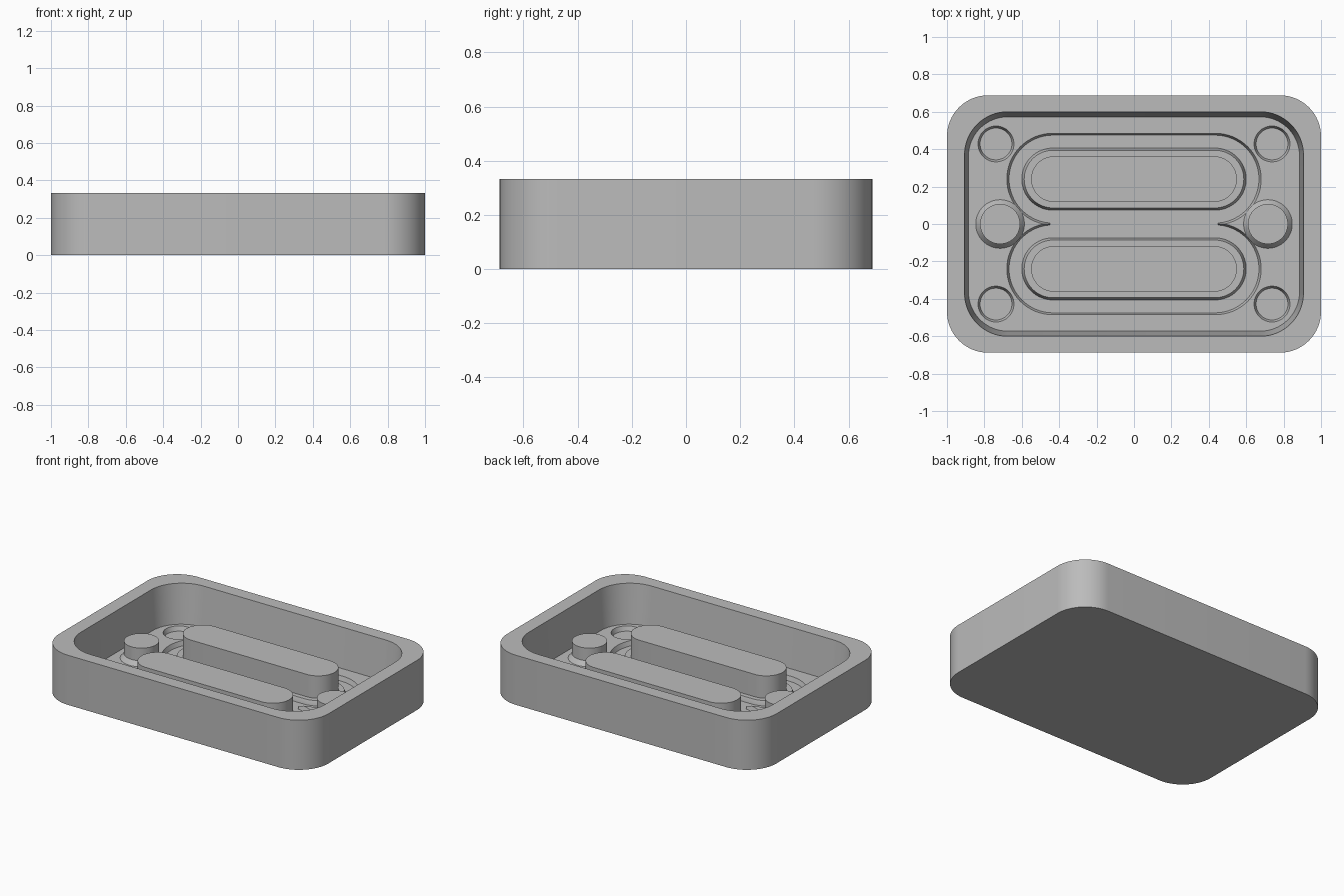
import bpy, bmesh, math

cube = bpy.data.objects.get("Cube")
if cube:
    bpy.data.objects.remove(cube, do_unlink=True)

grey = bpy.data.materials.new("plain grey")
grey.use_nodes = True
colour = (0.5, 0.5, 0.5, 1)
grey.diffuse_color = colour
grey.node_tree.nodes["Principled BSDF"].inputs["Base Color"].default_value = colour


def outline(hx, hy, r, steps=16):
    """Rounded rectangle with half sizes hx, hy and corner radius r."""
    points = []
    for corner, (sx, sy) in enumerate([(1, 1), (-1, 1), (-1, -1), (1, -1)]):
        for i in range(steps + 1):
            a = math.pi / 2 * (corner + i / steps)
            points.append((sx * (hx - r) + r * math.cos(a),
                           sy * (hy - r) + r * math.sin(a)))
    return points


def loft(name, layers, x=0, y=0):
    """Solid through layers of (half x, half y, radius, z), lowest first."""
    bm = bmesh.new()
    rings = [[bm.verts.new((x + px, y + py, z)) for px, py in outline(hx, hy, r)]
             for hx, hy, r, z in layers]
    bm.faces.new(rings[0][::-1])
    bm.faces.new(rings[-1])
    n = len(rings[0])
    for low, high in zip(rings, rings[1:]):
        for i in range(n):
            j = (i + 1) % n
            bm.faces.new((low[i], low[j], high[j], high[i]))
    bmesh.ops.remove_doubles(bm, verts=bm.verts, dist=1e-5)
    bmesh.ops.recalc_face_normals(bm, faces=bm.faces)
    mesh = bpy.data.meshes.new(name)
    bm.to_mesh(mesh)
    bm.free()
    mesh.materials.append(grey)
    ob = bpy.data.objects.new(name, mesh)
    bpy.context.collection.objects.link(ob)
    return ob


def disc(r, z):
    return (r, r, r, z)


TOP, FLOOR, GROOVE = 0.333, 0.07, 0.04
ABOVE = FLOOR + 0.01

# Outer tray block
tray = loft("tray", [(1, 0.688, 0.22, 0), (1, 0.688, 0.22, TOP)])
parts, cutters = [tray], []

# Main cavity with slightly drafted walls
cutters.append(loft("cavity_cutter", [(0.885, 0.573, 0.21, FLOOR),
                                      (0.906, 0.6, 0.23, TOP),
                                      (0.906, 0.6, 0.23, TOP + 0.05)]))

# Joined grooves around the two bars
for side in (-1, 1):
    cutters.append(loft("groove_cutter", [(0.668, 0.235, 0.235, GROOVE),
                                          (0.68, 0.245, 0.245, FLOOR),
                                          (0.68, 0.245, 0.245, ABOVE)], 0, side * 0.24))
cutters.append(loft("middle_cutter", [(0.45, 0.05, 0.001, GROOVE),
                                      (0.45, 0.05, 0.001, ABOVE)]))

# Shallow corner pockets
for sx in (-1, 1):
    for sy in (-1, 1):
        cutters.append(loft("pocket_cutter", [disc(0.085, GROOVE), disc(0.096, FLOOR),
                                              disc(0.096, ABOVE)], sx * 0.738, sy * 0.428))

for cutter in cutters:
    mod = tray.modifiers.new("cut", 'BOOLEAN')
    mod.operation = 'DIFFERENCE'
    mod.solver = 'EXACT'
    mod.object = cutter
bpy.context.view_layer.update()
cut_mesh = bpy.data.meshes.new_from_object(
    tray.evaluated_get(bpy.context.evaluated_depsgraph_get()))
tray.modifiers.clear()
tray.data = cut_mesh
for cutter in cutters:
    bpy.data.objects.remove(cutter, do_unlink=True)

# Long bars, each on a low drafted plinth
for side, label in ((-1, "front"), (1, "back")):
    y = side * 0.24
    parts.append(loft(label + "_plinth", [(0.6, 0.166, 0.166, GROOVE - 0.01),
                                          (0.6, 0.166, 0.166, GROOVE),
                                          (0.587, 0.154, 0.154, FLOOR)], 0, y))
    parts.append(loft(label + "_bar", [(0.55, 0.122, 0.122, FLOOR - 0.01),
                                       (0.55, 0.122, 0.122, 0.22)], 0, y))

# Round posts with flared feet
for side, label in ((-1, "right"), (1, "left")):
    parts.append(loft(label + "_post", [disc(0.13, GROOVE - 0.01), disc(0.13, FLOOR),
                                        disc(0.107, 0.1), disc(0.107, 0.185)], side * 0.716))

# Smooth the rounded walls and keep the edges sharp
for ob in bpy.context.selected_objects:
    ob.select_set(False)
for ob in parts:
    ob.select_set(True)
bpy.context.view_layer.objects.active = tray
bpy.ops.object.shade_smooth_by_angle(angle=math.radians(25))
